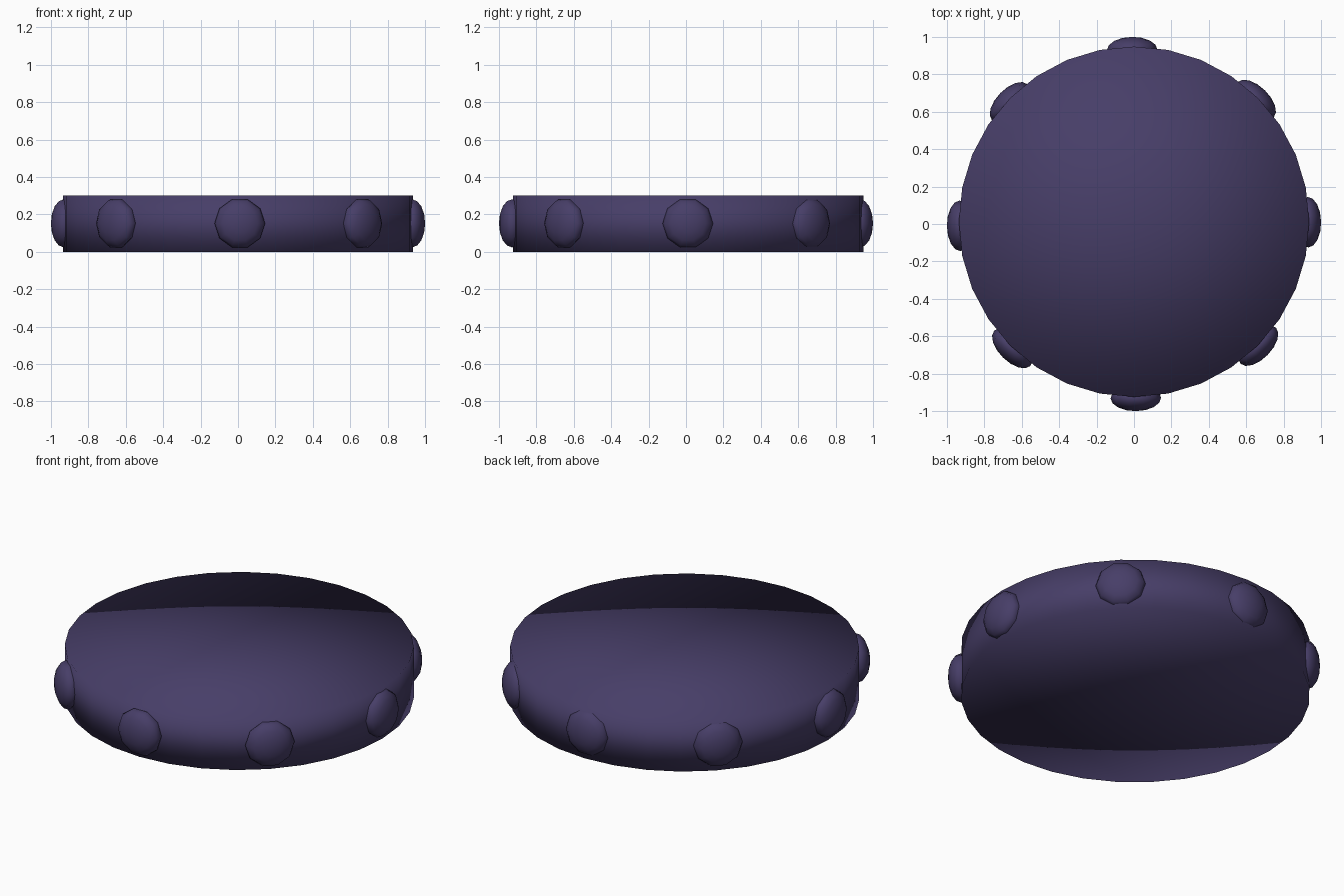
import bpy, bmesh, math
from mathutils import Matrix, Vector

if "Cube" in bpy.data.objects:
    bpy.data.objects.remove(bpy.data.objects["Cube"])

# Single dark violet colour
violet = bpy.data.materials.new("dark_violet")
violet.diffuse_color = (0.063, 0.048, 0.138, 1.0)
violet.use_nodes = True
violet.node_tree.nodes["Principled BSDF"].inputs["Base Color"].default_value = violet.diffuse_color


def finish(bm, name):
    """Turn a bmesh into a smooth-shaded object."""
    bmesh.ops.recalc_face_normals(bm, faces=bm.faces)
    for f in bm.faces:
        f.smooth = True
    mesh = bpy.data.meshes.new(name)
    bm.to_mesh(mesh)
    bm.free()
    mesh.materials.append(violet)
    obj = bpy.data.objects.new(name, mesh)
    bpy.context.collection.objects.link(obj)
    return obj


# Disc body: 32 sides, fan caps with a centre vertex, smooth all over
HEIGHT, RADIUS = 0.30, 0.936
bm = bmesh.new()
bmesh.ops.create_cone(bm, cap_ends=True, cap_tris=False, segments=32,
                      radius1=RADIUS, radius2=RADIUS, depth=HEIGHT,
                      matrix=Matrix.Translation((0, 0.012, HEIGHT / 2)))
caps = [f for f in bm.faces if len(f.verts) > 4]
bmesh.ops.poke(bm, faces=caps)
finish(bm, "disc_body")

# Eight flattened studs around the rim, axis pointing outwards
STUD_R, STUD_DEPTH, RING_R = 0.135, 0.07, 0.93
for i in range(8):
    angle = math.radians(45 * i + 0.6)
    bm = bmesh.new()
    bmesh.ops.create_uvsphere(bm, u_segments=10, v_segments=8, radius=1.0)
    place = (Matrix.Translation((0, 0, 0.152))
             @ Matrix.Rotation(angle, 4, 'Z')
             @ Matrix.Translation((RING_R, 0, 0))
             @ Matrix.Rotation(math.pi / 2, 4, 'Y')
             @ Matrix.Diagonal(Vector((STUD_R, STUD_R, STUD_DEPTH, 1))))
    bmesh.ops.transform(bm, matrix=place, verts=bm.verts)
    finish(bm, f"rim_stud_{i + 1}")
